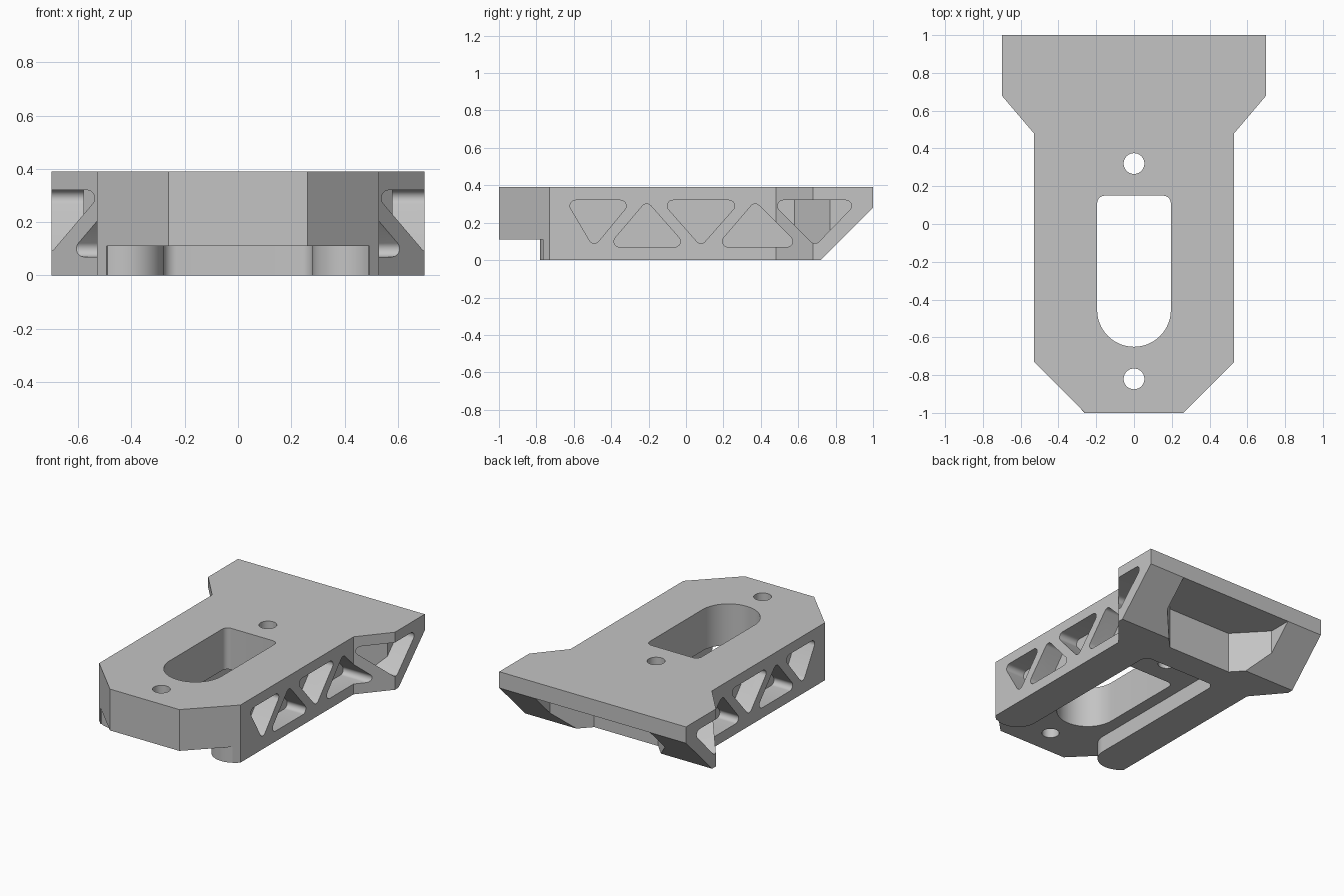
import bpy, bmesh
from math import cos, sin, radians, atan2, pi
from mathutils import Vector

if "Cube" in bpy.data.objects:
    bpy.data.objects.remove(bpy.data.objects["Cube"])

grey = bpy.data.materials.new("plain_grey")
grey.use_nodes = True
colour = (0.55, 0.55, 0.55, 1)
grey.diffuse_color = colour
grey.node_tree.nodes["Principled BSDF"].inputs["Base Color"].default_value = colour


def arc(cx, cy, r, start, end, steps=12):
    angles = [radians(start + (end - start) * i / steps) for i in range(steps + 1)]
    return [(cx + r * cos(a), cy + r * sin(a)) for a in angles]


def mirrored(half):
    """Close a right-hand half outline with its reflection in x."""
    return half + [(-x, y) for x, y in reversed(half)]


def rounded_triangle(centres, r):
    """Outline around three equal circles, given anticlockwise."""
    pts = []
    for i, c in enumerate(centres):
        before, after = centres[i - 1], centres[(i + 1) % 3]
        a = atan2(c[1] - before[1], c[0] - before[0]) - pi / 2
        b = atan2(after[1] - c[1], after[0] - c[0]) - pi / 2
        if b < a:
            b += 2 * pi
        pts += arc(c[0], c[1], r, a * 180 / pi, b * 180 / pi, 8)
    return pts


def prism(name, outlines, low, high, axis="z"):
    """Extrude outlines along z (xy outlines) or along x (yz outlines)."""
    bm = bmesh.new()
    for outline in outlines:
        place = (lambda p: (p[0], p[1], low)) if axis == "z" else (lambda p: (low, p[0], p[1]))
        face = bm.faces.new([bm.verts.new(place(p)) for p in outline])
        moved = bmesh.ops.extrude_face_region(bm, geom=[face])["geom"]
        shift = Vector((0, 0, high - low) if axis == "z" else (high - low, 0, 0))
        bmesh.ops.translate(bm, vec=shift, verts=[v for v in moved if isinstance(v, bmesh.types.BMVert)])
    bmesh.ops.recalc_face_normals(bm, faces=bm.faces)
    mesh = bpy.data.meshes.new(name)
    bm.to_mesh(mesh)
    bm.free()
    mesh.materials.append(grey)
    obj = bpy.data.objects.new(name, mesh)
    bpy.context.collection.objects.link(obj)
    return obj


def combine(target, tool, operation="DIFFERENCE"):
    tool.hide_render = True
    mod = target.modifiers.new(tool.name, "BOOLEAN")
    mod.operation, mod.solver, mod.object = operation, "EXACT", tool
    bpy.context.view_layer.objects.active = target
    bpy.ops.object.modifier_apply(modifier=mod.name)
    bpy.data.objects.remove(tool)


# Main plate with chamfered nose and flared tail
body = prism("bracket_body", [mirrored([(0.26, -1), (0.53, -0.73), (0.53, 0.48),
                                        (0.7, 0.68), (0.7, 1)])], 0, 0.39)

# Sloped underside of the tail
combine(body, prism("tail_slope", [[(0.62, -0.1), (1.1, 0.38), (1.1, -0.1)]], -1, 1, "x"))

# Pocket under the tail
combine(body, prism("tail_pocket", [mirrored([(0.24, 0.64), (0.43, 0.84), (0.43, 1.1)])], -0.1, 0.28))

# Underside channel, leaving two round-nosed rails
channel = [(0.6, -1.2), (0.6, -0.87)] + arc(0.42, -0.64, 0.14, 300, 180, 20) + arc(0.23, 0.4, 0.05, 0, 90)
combine(body, prism("rail_channel", [mirrored(channel)], -0.1, 0.11))

# Long slot and two screw holes
slot = arc(0, -0.455, 0.195, 270.5, 360, 20) + arc(0.155, 0.11, 0.04, 0, 90, 8)
combine(body, prism("long_slot", [mirrored(slot)], -0.1, 0.5))
for y in (0.32, -0.82):
    combine(body, prism("screw_hole", [arc(0, y, 0.055, 0, 350, 35)], -0.1, 0.5))

# Truss pockets along both sides: left, right and tip of each triangle
triangles = [(-0.59, -0.35, -0.49, False), (-0.355, -0.06, -0.21, True), (-0.07, 0.23, 0.08, False),
             (0.225, 0.54, 0.37, True), (0.52, 0.855, 0.69, False)]
outlines = []
for left, right, tip, upright in triangles:
    if upright:
        corners = [(left, 0.1), (right, 0.1), (tip, 0.27)]
    else:
        corners = [(right, 0.29), (left, 0.29), (tip, 0.12)]
    outlines.append(rounded_triangle(corners, 0.03))
floor = [(0.39, -0.9), (0.39, 0.58), (0.58, 0.77), (0.58, 1.2), (1, 1.2), (1, -0.9)]
for side in (1, -1):
    cutter = prism("truss_pockets", outlines, side * 0.2, side * 0.9, "x")
    depth = prism("pocket_depth", [[(side * x, y) for x, y in floor]], 0.01, 0.38)
    combine(cutter, depth, "INTERSECT")
    combine(body, cutter)

# Smooth the rounded walls and keep hard edges
bpy.ops.object.select_all(action="DESELECT")
body.select_set(True)
bpy.context.view_layer.objects.active = body
bpy.ops.object.shade_smooth_by_angle(angle=radians(30))
